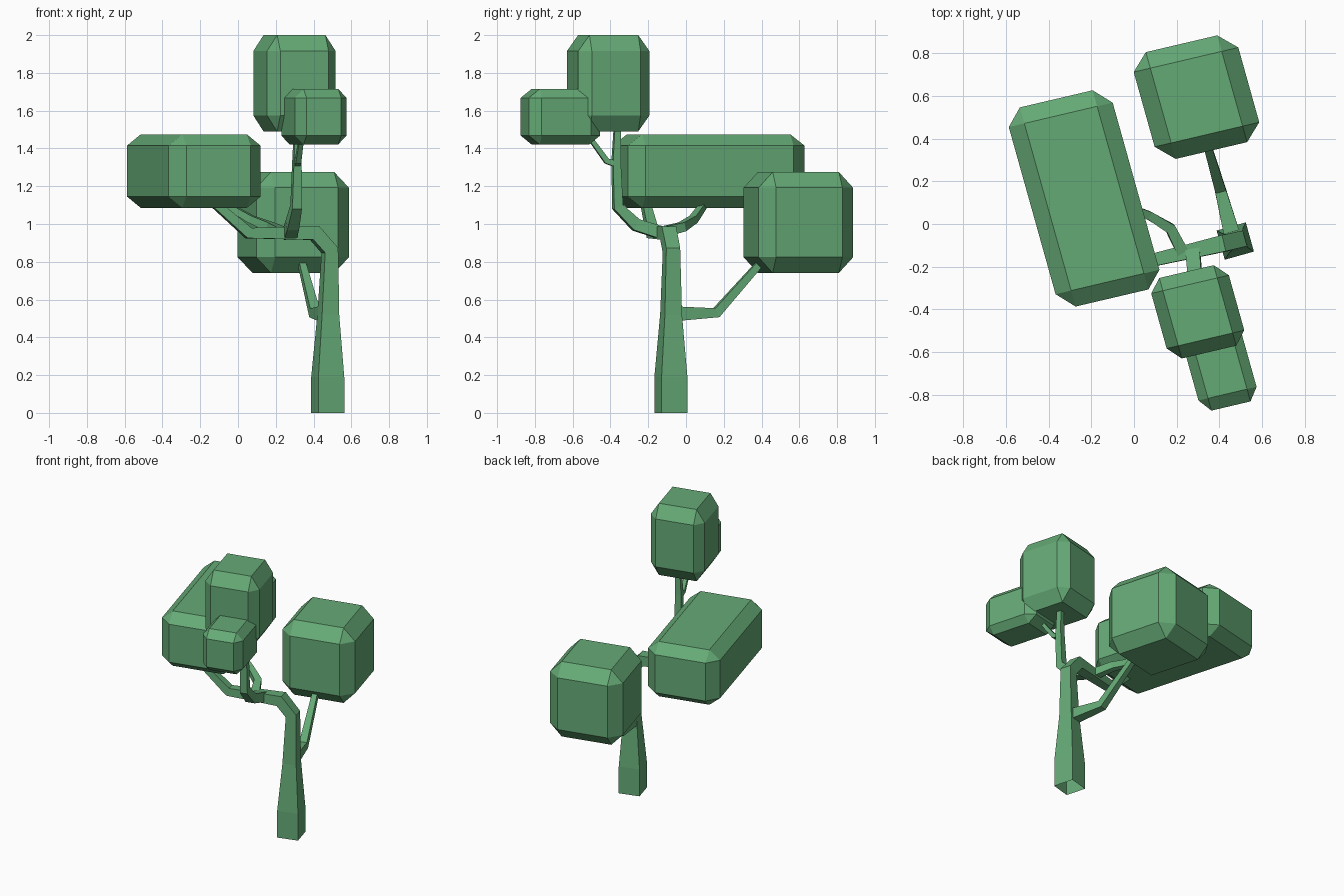
import bpy, bmesh
from mathutils import Vector

if "Cube" in bpy.data.objects:
    bpy.data.objects.remove(bpy.data.objects["Cube"])

# Horizontal axes of the turned tree, and its single green material
U = Vector((0.9735, 0.2287, 0))
V = Vector((-0.2696, 0.963, 0))
Z = Vector((0, 0, 1))
green = bpy.data.materials.new("green")
green.diffuse_color = (0.13, 0.4, 0.18, 1)
green.use_nodes = True
green.node_tree.nodes["Principled BSDF"].inputs["Base Color"].default_value = green.diffuse_color


def finish(name, bm):
    bmesh.ops.recalc_face_normals(bm, faces=bm.faces)
    mesh = bpy.data.meshes.new(name)
    bm.to_mesh(mesh)
    bm.free()
    mesh.materials.append(green)
    bpy.context.collection.objects.link(bpy.data.objects.new(name, mesh))


def foliage(name, center, half, chamfer):
    """Chamfered box with its own half size and chamfer on each axis."""
    bm = bmesh.new()
    bmesh.ops.create_cube(bm, size=2)
    bmesh.ops.bevel(bm, geom=bm.edges[:], offset=0.3, segments=1, affect='EDGES')
    for vert in bm.verts:
        p = [(h if abs(c) > 0.85 else h - k) * (1 if c > 0 else -1)
             for c, h, k in zip(vert.co, half, chamfer)]
        vert.co = Vector(center) + U * p[0] + V * p[1] + Z * p[2]
    finish(name, bm)


def limb(name, path, side):
    """Four-sided tube along (x, y, z, half width) points."""
    bm = bmesh.new()
    pts = [Vector(p[:3]) for p in path]
    rings = []
    for i, p in enumerate(pts):
        before = (p - pts[i - 1]).normalized() if i else Vector()
        after = (pts[i + 1] - p).normalized() if i < len(pts) - 1 else Vector()
        t = (before + after).normalized()
        s = (side - t * side.dot(t)).normalized()
        n = t.cross(s)
        w = path[i][3]
        rings.append([bm.verts.new(p + s * a * w + n * b * w)
                      for a, b in ((1, 1), (-1, 1), (-1, -1), (1, -1))])
    for r0, r1 in zip(rings, rings[1:]):
        for k in range(4):
            j = (k + 1) % 4
            bm.faces.new((r0[k], r0[j], r1[j], r1[k]))
    finish(name, bm)


# Leaf blocks
foliage("foliage_large", (-0.234, 0.12, 1.28), (0.243 * 1.03, 0.485, 0.195), (0.075, 0.078, 0.06))
foliage("foliage_back", (0.293, 0.595, 1.008), (0.252, 0.26, 0.267), (0.08, 0.078, 0.083))
foliage("foliage_top", (0.299, -0.412, 1.745), (0.187, 0.196, 0.255), (0.056, 0.062, 0.085))
foliage("foliage_small", (0.402, -0.665, 1.568), (0.14, 0.196, 0.147), (0.046, 0.06, 0.047))

# Trunk, bending over into the main branch
limb("trunk", [(0.475, -0.08, 0, 0.071), (0.475, -0.08, 0.19, 0.071),
               (0.478, -0.079, 0.52, 0.047), (0.486, -0.077, 0.86, 0.038),
               (0.406, -0.094, 0.952, 0.039), (0.055, -0.177, 0.952, 0.029),
               (-0.125, -0.215, 1.11, 0.022)], V)

# Branches
limb("branch_back", [(0.46, -0.05, 0.525, 0.038), (0.405, 0.16, 0.53, 0.026),
                     (0.338, 0.39, 0.79, 0.018)], U)
limb("branch_top", [(0.275, -0.12, 0.95, 0.034), (0.288, -0.265, 0.995, 0.032),
                    (0.308, -0.362, 1.09, 0.026), (0.312, -0.37, 1.33, 0.021),
                    (0.315, -0.364, 1.51, 0.016)], U)
limb("branch_small", [(0.31, -0.36, 1.315, 0.017), (0.318, -0.42, 1.333, 0.015),
                      (0.335, -0.505, 1.45, 0.012)], U)
limb("branch_large", [(0.23, -0.135, 0.955, 0.028), (0.17, -0.02, 0.985, 0.024),
                      (0.07, 0.04, 1.025, 0.02), (-0.08, 0.1, 1.11, 0.016)], Z)
